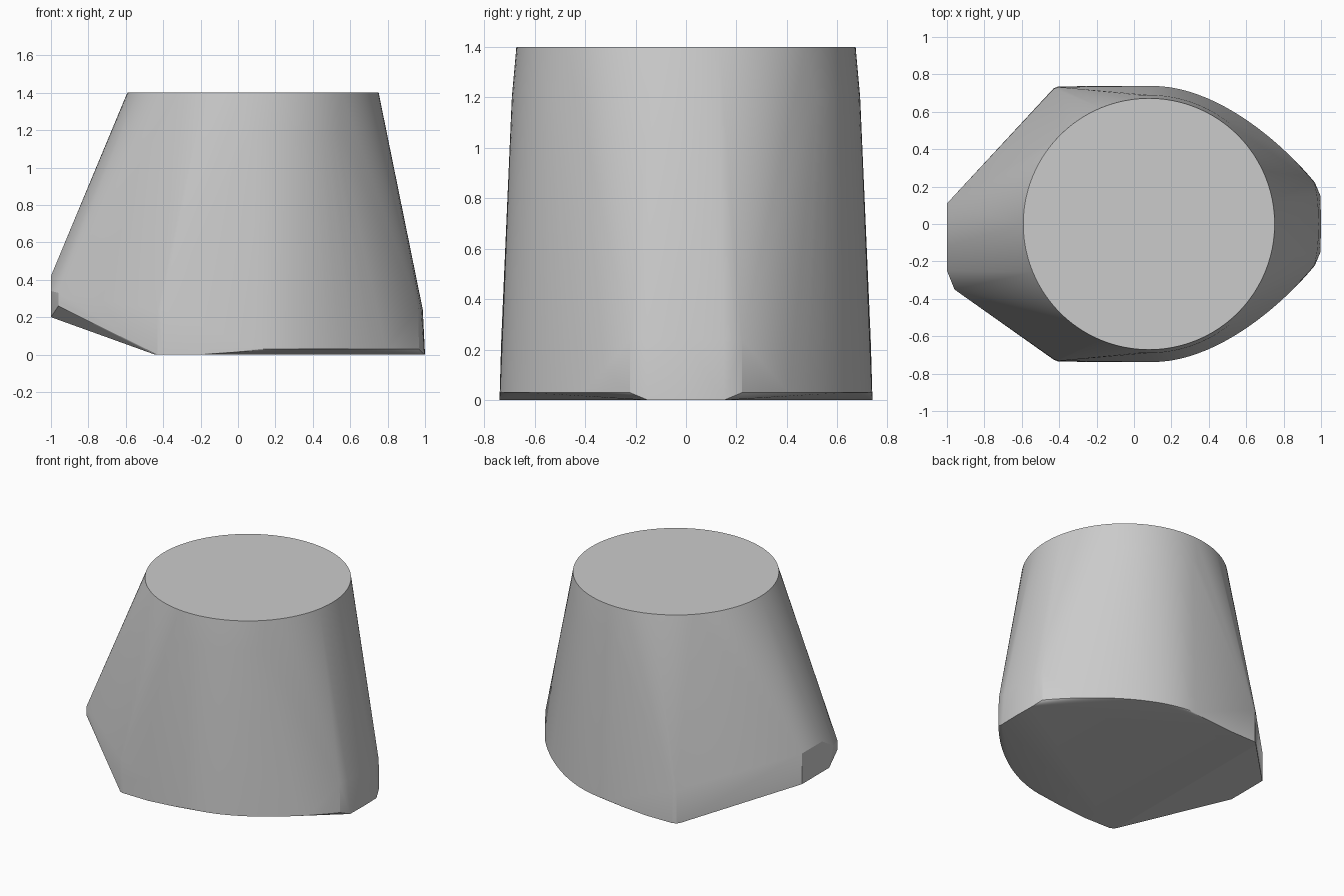
import bpy, bmesh, math

cube = bpy.data.objects.get("Cube")
if cube:
    bpy.data.objects.remove(cube, do_unlink=True)

grey = bpy.data.materials.new("plain grey")
grey.use_nodes = True
grey.diffuse_color = (0.6, 0.6, 0.6, 1)
grey.node_tree.nodes["Principled BSDF"].inputs["Base Color"].default_value = (0.6, 0.6, 0.6, 1)


def ring(cx, radius, z, count=96):
    """Points of a level circle."""
    return [(cx + radius * math.cos(2 * math.pi * i / count),
             radius * math.sin(2 * math.pi * i / count), z) for i in range(count)]


def bezier(p, n):
    """Points along a cubic curve in plan."""
    out = []
    for i in range(n + 1):
        t = i / n
        w = ((1 - t) ** 3, 3 * t * (1 - t) ** 2, 3 * t * t * (1 - t), t ** 3)
        out.append(tuple(sum(w[k] * p[k][a] for k in range(4)) for a in (0, 1)))
    return out


# Round flat top with a slight shoulder below it
points = ring(0.08, 0.672, 1.4) + ring(0.08, 0.69, 1.2)

# Mirrored lower body
half = []
half += [(x, y, 0.03) for x, y in
         bezier([(0.10, 0.738), (0.42, 0.738), (0.76, 0.47), (0.967, 0.222)], 20)]
half += [(-0.2, 0.738, 0.0), (0.0, 0.738, 0.014)]        # chine rising from the floor
half += [(0.997, 0.15, 0.0), (0.965, 0.222, 0.24),       # blunt tip
         (0.979, 0.15, 0.24), (0.986, 0.07, 0.24)]
for x, y in [(-0.445, 0.708), (-0.43, 0.725), (-0.405, 0.735)]:   # rounded side corner
    half += [(x, y, 0.0), (x, y - 0.003, 0.24)]
for x, y, z in half:
    points += [(x, y, z), (x, -y, z)]
points += [(1.0, 0, 0), (0.988, 0, 0.24)]

# Raised, uneven end
points += [(-1, 0.11, 0.42), (-1, 0.11, 0.2), (-1, -0.12, 0.42), (-1, -0.25, 0.34),
           (-1, -0.20, 0.2), (-0.96, -0.35, 0.33), (-0.96, -0.35, 0.26)]

# Wrap the sections in one closed shell
bm = bmesh.new()
for p in points:
    bm.verts.new(p)
hull = bmesh.ops.convex_hull(bm, input=bm.verts[:], use_existing_faces=False)
bmesh.ops.delete(bm, geom=[v for v in bm.verts if not v.link_faces], context='VERTS')
bmesh.ops.dissolve_limit(bm, angle_limit=math.radians(0.3),
                         verts=bm.verts[:], edges=bm.edges[:])
bmesh.ops.recalc_face_normals(bm, faces=bm.faces[:])
mesh = bpy.data.meshes.new("tapered_body")
bm.to_mesh(mesh)
bm.free()
mesh.materials.append(grey)
body = bpy.data.objects.new("tapered_body", mesh)
bpy.context.collection.objects.link(body)

# Smooth sides with crisp rims
bpy.ops.object.select_all(action='DESELECT')
body.select_set(True)
bpy.context.view_layer.objects.active = body
bpy.ops.object.shade_smooth_by_angle(angle=math.radians(12))
